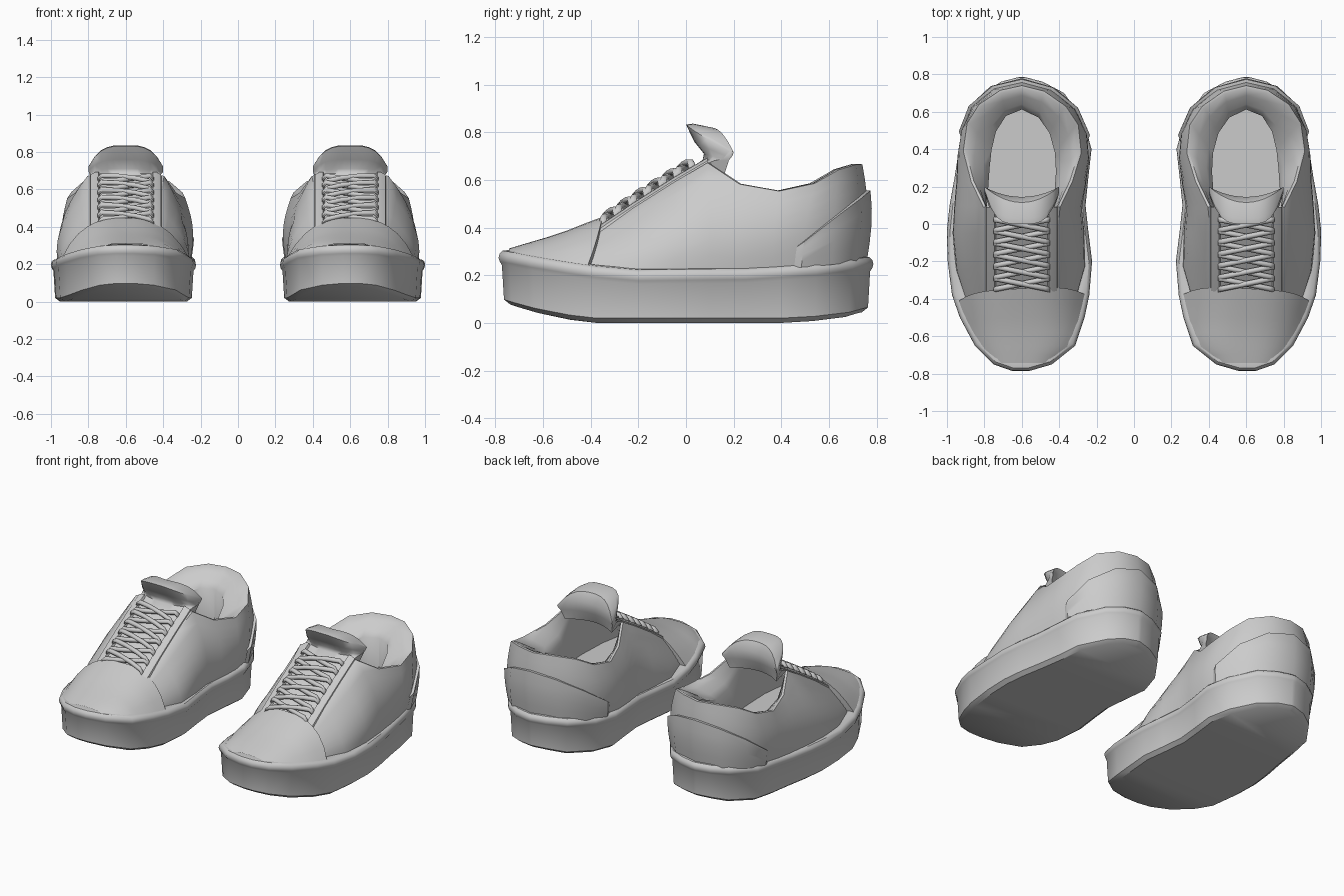
import bpy, bmesh, math
from mathutils import Vector

if "Cube" in bpy.data.objects:
    bpy.data.objects.remove(bpy.data.objects["Cube"])

grey = bpy.data.materials.new("plain_grey")
grey.diffuse_color = (0.6, 0.6, 0.6, 1)
grey.use_nodes = True
grey.node_tree.nodes["Principled BSDF"].inputs["Base Color"].default_value = grey.diffuse_color


def interp(table, y):
    for (a, p), (b, q) in zip(table, table[1:]):
        if y <= b:
            t = max(0.0, (y - a) / (b - a))
            return p + (q - p) * t
    return table[-1][1]


def build(name, verts, faces, angle=38):
    """Make the part on both shoes, mirrored across x = 0."""
    for side, s in (("right", 1), ("left", -1)):
        bm = bmesh.new()
        vs = [bm.verts.new((s * (x + 0.6), y, z)) for x, y, z in verts]
        for f in faces:
            idx = list(dict.fromkeys(f))
            if len(idx) > 2:
                try:
                    bm.faces.new([vs[i] for i in idx])
                except ValueError:
                    pass
        bmesh.ops.remove_doubles(bm, verts=bm.verts, dist=0.0005)
        bmesh.ops.recalc_face_normals(bm, faces=bm.faces)
        me = bpy.data.meshes.new(name)
        bm.to_mesh(me)
        bm.free()
        me.materials.append(grey)
        me.shade_smooth()
        me.set_sharp_from_angle(angle=math.radians(angle))
        ob = bpy.data.objects.new(side + "_" + name, me)
        bpy.context.collection.objects.link(ob)


def skin(rows, closed=False):
    """Quads between successive rows of equal length."""
    n = len(rows[0])
    verts = [p for r in rows for p in r]
    faces = []
    for i in range(len(rows) - 1):
        for j in range(n if closed else n - 1):
            k = (j + 1) % n
            faces.append((i * n + j, i * n + k, (i + 1) * n + k, (i + 1) * n + j))
    return verts, faces


def strip(start, n):
    """Fill a loop by joining opposite points across it."""
    return [(start + i, start + i + 1, start + n - 2 - i, start + n - 1 - i)
            for i in range(n // 2)]


def inset(loop, d, closed=True):
    """Move a counter-clockwise plan loop inward by d."""
    out, n = [], len(loop)
    for i, (x, y) in enumerate(loop):
        a = loop[(i - 1) % n] if closed or i > 0 else loop[i]
        b = loop[(i + 1) % n] if closed or i < n - 1 else loop[i]
        t = Vector((b[0] - a[0], b[1] - a[1])).normalized()
        out.append((x - t.y * d, y + t.x * d))
    return out


# Sole: plan stations (y, inner x, outer x) stacked into rings
plan = [(-.785, -.04, .05), (-.75, -.16, .15), (-.65, -.285, .25), (-.5, -.335, .33),
        (-.38, -.36, .372), (-.2, -.375, .395), (-.04, -.355, .4), (.1, -.34, .385),
        (.25, -.355, .358), (.4, -.372, .335), (.55, -.33, .31), (.7, -.225, .205),
        (.76, -.11, .11), (.785, -.015, .015)]
outline = [(o, y) for y, i, o in plan] + [(i, y) for y, i, o in reversed(plan)]
rim_z = [(-.78, .305), (-.6, .272), (-.4, .242), (-.2, .225), (.25, .23), (.55, .25), (.78, .278)]
base_z = [(-.78, .078), (-.7, .052), (-.43, 0), (.48, 0), (.7, .025), (.78, .045)]
rings = []
for d, ref, dz in ((.048, base_z, 0), (.022, base_z, .02), (.013, rim_z, -.062), (.004, rim_z, -.048),
                   (-.001, rim_z, -.032), (.003, rim_z, -.014), (.016, rim_z, -.002), (.05, rim_z, .002)):
    rings.append([(x, y, interp(ref, y0) + dz)
                  for (x, y), (x0, y0) in zip(inset(outline, d), outline)])
v, f = skin(rings, True)
n = len(outline)
build("sole", v, f + strip(0, n) + strip(7 * n, n), 36)

# Upper: columns (base x, base y, top x, top y, top z) from outer front round the heel
cols = [(.28, -.46, .18, -.44, .335), (.35, -.25, .19, -.22, .483), (.365, -.05, .19, -.05, .59),
        (.355, .1, .205, .09, .672), (.34, .22, .27, .225, .582), (.325, .36, .313, .39, .553),
        (.305, .48, .292, .54, .585), (.26, .6, .228, .64, .642), (.16, .7, .115, .715, .665),
        (0, .742, 0, .74, .665),
        (-.17, .69, -.12, .71, .665), (-.28, .59, -.235, .63, .642), (-.335, .46, -.302, .53, .585),
        (-.345, .34, -.318, .38, .553), (-.33, .2, -.27, .225, .582), (-.315, .08, -.205, .09, .672),
        (-.33, -.05, -.19, -.05, .59), (-.34, -.22, -.19, -.22, .483), (-.29, -.45, -.18, -.44, .335)]
base = [(c[0], c[1]) for c in cols]
top = [(c[2], c[3]) for c in cols]
out_b = inset(base, -1, False)
fullness = [(-.45, 1), (-.24, 1.5), (-.05, 1.9)]


def shell(j, t, push=0.0):
    """Point on the upper's outside at column j and height fraction t."""
    bx, by, tx, ty, tz = cols[j]
    nx, ny = out_b[j][0] - bx, out_b[j][1] - by
    k = t ** interp(fullness, by)
    d = 0.021 * math.sin(math.pi * t) * min(1, max(0, (by + .45) / .4)) + push
    z0 = interp(rim_z, by) - .012
    return (bx + (tx - bx) * k + nx * d, by + (ty - by) * k + ny * d, z0 + (tz - z0) * t)


m = len(cols)
rows = [[shell(j, t / 7) for j in range(m)] for t in range(8)]
lip = inset(top, .014, False)
floor = [(x * .53, y - .175 * max(0, y), .3) for x, y in base]
rows.append([(x, y, c[4] + .002) for (x, y), c in zip(lip, cols)])
# padded collar slopes in to the foot opening, then drops to the insole
for w, dz in ((.35, .025), (.75, .065), (1, .1)):
    rows.append([(x + (a - x) * w, y + (b - y) * w, max(.302, c[4] - dz))
                 for (x, y), (a, b, _), c in zip(lip, floor, cols)])
rows.append(floor)
v, f = skin(rows)
build("upper", v, f + strip((len(rows) - 1) * m, m), 45)

# Heel counter: raised panel wrapping the back
reach = {6: .34, 7: .445, 8: .525, 9: .555, 10: .525, 11: .445, 12: .34}
rows = []
for i in range(6):
    row = []
    for j, zt in reach.items():
        z0 = interp(rim_z, cols[j][1]) - .012
        row.append(shell(j, (zt - z0) / (cols[j][4] - z0) * min(i, 4) / 4, .017 if i < 5 else -.006))
    rows.append(row)
for r in rows:  # tuck both front ends into the upper
    r.insert(0, (r[0][0] - .01, r[0][1] - .03, .235 + (r[0][2] - .235) * .8))
    r.append((r[-1][0] + .01, r[-1][1] - .03, .235 + (r[-1][2] - .235) * .8))
build("heel_counter", *skin(rows))

# Toe cap: arched stations from the rear edge to the tip
crest = [(-.755, .308), (-.7, .325), (-.53, .375), (-.35, .447)]
rows = []
us = [-1 + i / 7 for i in range(15)]
for y, dz in ((-.345, -.04), (-.345, 0), (-.42, 0), (-.5, 0), (-.58, 0), (-.65, 0), (-.7, 0), (-.742, 0)):
    row = []
    for u in us:
        yy = y - (.05 * u ** 4 + .018 * u) * max(0, (y + .74) / .39)
        left = interp([(p[0], p[1]) for p in plan], yy) + .02
        right = interp([(p[0], p[2]) for p in plan], yy) - .02
        zb = interp(rim_z, yy) - .008
        h = max(.004, interp(crest, y) - zb)
        sh = 1 - abs(u) ** 2.8
        pull = .9 if dz else 1
        row.append(((left + right) / 2 + (right - left) / 2 * u * pull, yy, zb + h * sh + dz))
    rows.append(row)
build("toe_cap", *skin(rows), 50)

# Throat: low eyelet strips with the lower tongue between them
throat = [(-.44, .335), (-.22, .483), (-.05, .59), (.09, .672)]
half = [(.193, -.012), (.188, .008), (.165, .02), (.145, .022), (.138, .005), (.07, .012)]
section = [(-x, z) for x, z in half] + [(0, .015)] + [(x, z) for x, z in reversed(half)]
rows = [[(x, y, interp(throat, y) + z) for x, z in section]
        for y in (-.4, -.33, -.22, -.13, -.05, .02, .09)]
build("throat", *skin(rows), 45)

# Tongue: curled flap with its corners wrapping back
loop = [(0, .63, .14, 0), (.07, .685, .185, .05), (.075, .71, .197, .08), (.035, .76, .2, .13),
        (0, .832, .2, .18), (.03, .836, .2, .16), (.115, .818, .2, .085),
        (.145, .76, .195, .05), (.13, .69, .19, .05), (.1, .62, .17, .06)]
rows = []
for i in range(13):
    u = -1 + i / 6
    row = []
    for y, z, w, back in loop:
        drop = .11 * abs(u) ** 3.5 * max(0, (z - .68) / .15)
        wrap = abs(u) ** (4 if z > .7 and y < .1 else 2)
        row.append((u * w, y + back * wrap, z - drop))
    rows.append(row)
v, f = skin(rows, True)
k = len(loop)
build("tongue", v, f + [tuple(range(k)), tuple(range(12 * k, 13 * k))], 50)

# Laces: crossing cords climbing the throat
verts, faces = [], []
for i in range(6):
    y0 = -.35 + i * .063
    for s in (1, -1):
        rows = []
        for x, lift in ((-.15, .02), (-.128, .042), (-.05, .044 + .006 * s),
                        (.05, .044 + .006 * s), (.128, .042), (.15, .02)):
            y = y0 + .03 * (x / .15 + 1)
            z = interp(throat, y) + lift
            rows.append([(s * x, y + .015 * math.cos(a * math.pi / 3),
                          z + .015 * math.sin(a * math.pi / 3)) for a in range(6)])
        tv, tf = skin(rows, True)
        tf += [tuple(range(6)), tuple(range(30, 36))]
        faces += [tuple(q + len(verts) for q in face) for face in tf]
        verts += tv
build("laces", verts, faces, 70)
